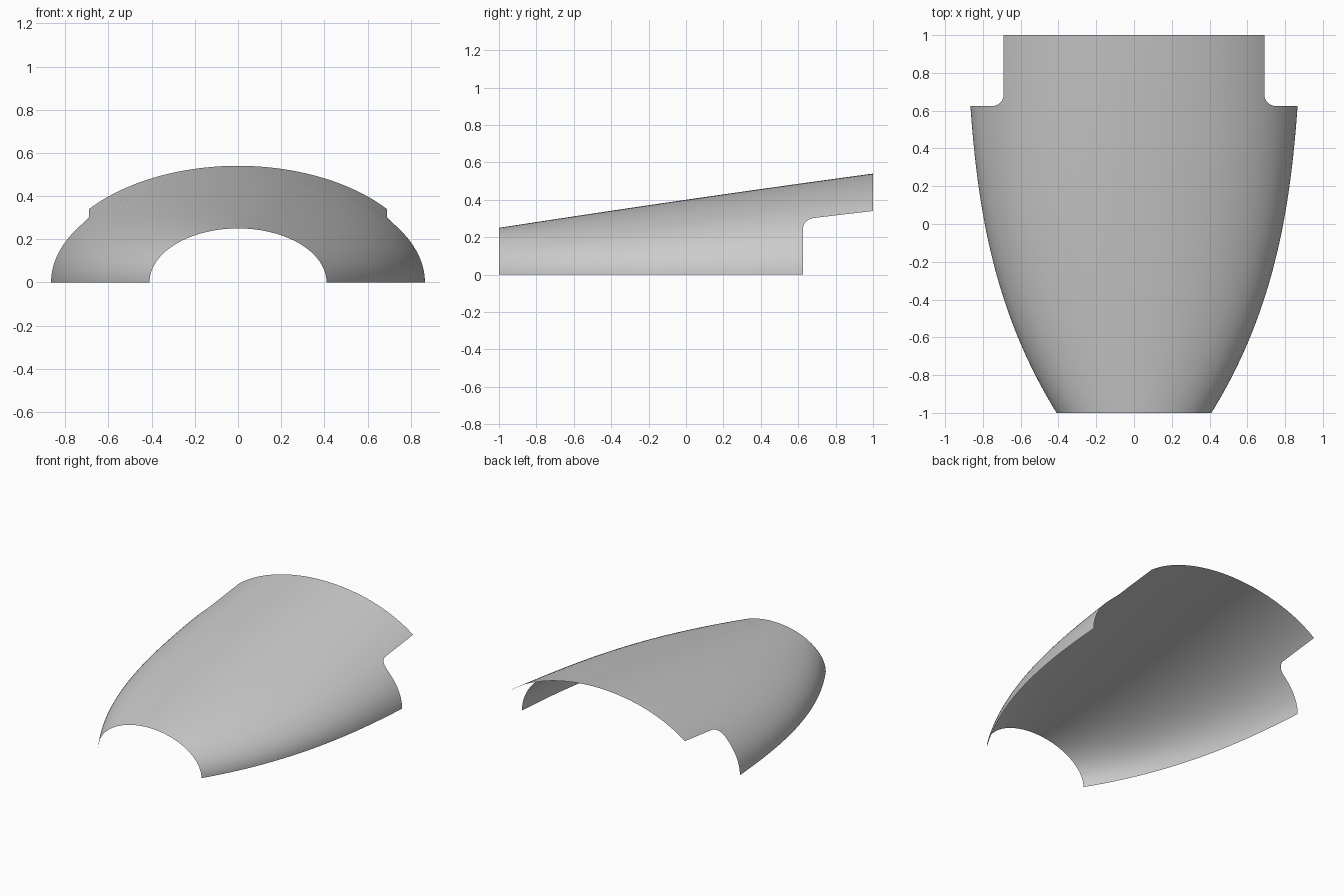
import bpy
import bmesh
from math import acos, cos, sin, pi, sqrt

cube = bpy.data.objects.get("Cube")
if cube:
    bpy.data.objects.remove(cube, do_unlink=True)

FRONT, NOTCH, BACK = -1.0, 0.625, 1.0     # stations along y
TAB_X, FILLET = 0.69, 0.06                # half width of rear tab, notch fillet radius
SIDE, CROWN = 16, 64                      # columns per flank and over the crown


def half_width(y):
    return 0.79 + 0.191 * y - 0.141 * y**2 + 0.048 * y**3


def height(y):
    return 0.40 + 0.145 * y - 0.005 * y**2


def arch_point(angle, y):
    return (half_width(y) * cos(angle), y, height(y) * sin(angle))


def tab_limit(y):
    """Half width of the tab, flaring into the notch through a round fillet."""
    d = max(0.0, NOTCH + FILLET - y)
    return TAB_X + FILLET - sqrt(max(0.0, FILLET**2 - d**2))


def spread(a, b, n):
    return [a + (b - a) * i / n for i in range(n + 1)]


def bridge(bm, lower, upper):
    for i in range(len(lower) - 1):
        bm.faces.new((lower[i], upper[i], upper[i + 1], lower[i + 1])).normal_flip()


bm = bmesh.new()

# Main cowl: half-elliptical arches from the nose to the notch
start = acos(tab_limit(NOTCH) / half_width(NOTCH))
angles = (spread(0, start, SIDE)[:-1] + spread(start, pi - start, CROWN)
          + spread(pi - start, pi, SIDE)[1:])
rows = [[bm.verts.new(arch_point(a, y)) for a in angles]
        for y in spread(FRONT, NOTCH, 48)]
for lower, upper in zip(rows, rows[1:]):
    bridge(bm, lower, upper)

# Rear tab: the crown columns carry on, with filleted then straight edges
tab_rows = [rows[-1][SIDE:SIDE + CROWN + 1]]
fillet_ys = [NOTCH + FILLET * (1 - cos(t)) for t in spread(0, pi / 2, 10)[1:]]
for y in fillet_ys + spread(NOTCH + FILLET, BACK, 10)[1:]:
    edge = acos(tab_limit(y) / half_width(y))
    tab_rows.append([bm.verts.new(arch_point(a, y))
                     for a in spread(edge, pi - edge, CROWN)])
for lower, upper in zip(tab_rows, tab_rows[1:]):
    bridge(bm, lower, upper)

# Make the open sheet face outward
bm.normal_update()
if sum(f.normal.z for f in bm.faces) < 0:
    bmesh.ops.reverse_faces(bm, faces=bm.faces[:])

mesh = bpy.data.meshes.new("cowl_shell")
bm.to_mesh(mesh)
bm.free()
cowl = bpy.data.objects.new("cowl_shell", mesh)
bpy.context.collection.objects.link(cowl)
for poly in mesh.polygons:
    poly.use_smooth = True

# Plain grey finish
grey = bpy.data.materials.new("light_grey")
grey.use_nodes = True
colour = (0.6, 0.6, 0.6, 1.0)
grey.diffuse_color = colour
grey.node_tree.nodes["Principled BSDF"].inputs["Base Color"].default_value = colour
mesh.materials.append(grey)
